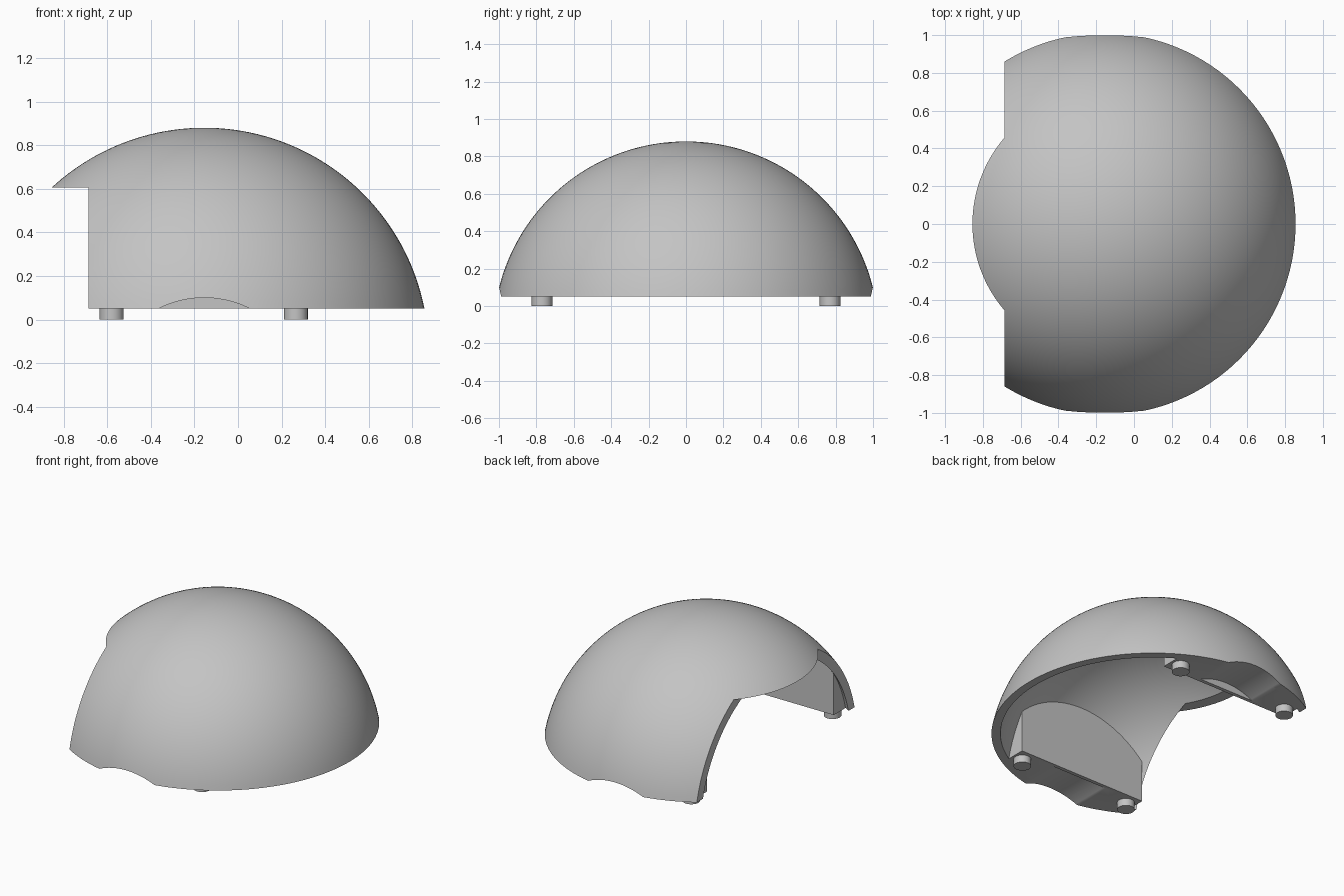
import bpy, bmesh, math
from mathutils import Matrix, Vector

if "Cube" in bpy.data.objects:
    bpy.data.objects.remove(bpy.data.objects["Cube"], do_unlink=True)

CX, CZ = -0.155, -0.15            # centre of the dome sphere
R_OUT, R_IN, RIM = 1.03, 0.975, 0.05
WALL_Y = 0.69                     # inner face of the side blocks

grey = bpy.data.materials.new("plain grey")
grey.use_nodes = True
grey.diffuse_color = (0.55, 0.55, 0.55, 1)
grey.node_tree.nodes["Principled BSDF"].inputs["Base Color"].default_value = grey.diffuse_color


def make(name, bm):
    bmesh.ops.recalc_face_normals(bm, faces=bm.faces)
    mesh = bpy.data.meshes.new(name)
    bm.to_mesh(mesh)
    bm.free()
    mesh.materials.append(grey)
    ob = bpy.data.objects.new(name, mesh)
    bpy.context.collection.objects.link(ob)
    return ob


def box(name, lo, hi):
    lo, hi = Vector(lo), Vector(hi)
    bm = bmesh.new()
    bmesh.ops.create_cube(bm, size=1, matrix=Matrix.Translation((lo + hi) / 2)
                          @ Matrix.Diagonal((*(hi - lo), 1)))
    return make(name, bm)


def cylinder(name, centre, radius, depth, segments, along_y=False):
    bm = bmesh.new()
    turn = Matrix.Rotation(math.pi / 2 if along_y else 0, 4, 'X')
    bmesh.ops.create_cone(bm, cap_ends=True, segments=segments, radius1=radius,
                          radius2=radius, depth=depth,
                          matrix=Matrix.Translation(centre) @ turn)
    return make(name, bm)


def lathe(name, profile, steps=128):
    """Spin (radius, z) points around the dome axis."""
    bm = bmesh.new()
    verts = [bm.verts.new((CX + r, 0, z)) for r, z in profile]
    edges = [bm.edges.new(pair) for pair in zip(verts, verts[1:])]
    bmesh.ops.spin(bm, geom=verts + edges, cent=(CX, 0, 0), axis=(0, 0, 1),
                   angle=math.tau, steps=steps)
    bmesh.ops.remove_doubles(bm, verts=bm.verts, dist=1e-4)
    return make(name, bm)


def arc(radius, steps=40):
    """Points from the pole of a sphere down to the rim height."""
    end = math.acos((RIM - CZ) / radius)
    return [(radius * math.sin(end * i / steps), CZ + radius * math.cos(end * i / steps))
            for i in range(steps + 1)]


def boolean(ob, cutter, operation='DIFFERENCE'):
    mod = ob.modifiers.new("cut", 'BOOLEAN')
    mod.operation, mod.solver, mod.object = operation, 'EXACT', cutter
    bpy.context.view_layer.update()
    graph = bpy.context.evaluated_depsgraph_get()
    result = bpy.data.meshes.new_from_object(ob.evaluated_get(graph))
    ob.modifiers.clear()
    ob.data = result
    bpy.data.objects.remove(cutter, do_unlink=True)


parts = []

# Hollow dome with a squared opening on one side
dome = lathe("dome_shell", arc(R_OUT) + arc(R_IN)[::-1])
boolean(dome, box("opening_cutter", (-2, -2, -1), (-0.685, 2, 0.605)))
parts.append(dome)

for side, label in ((1, "back"), (-1, "front")):
    # Side block fitted against the inside of the dome
    ys = sorted((side * WALL_Y, side * 1.2))
    block = box(label + "_block", (-0.645, ys[0], RIM), (0.335, ys[1], 0.9))
    boolean(block, lathe("fit_cutter", arc(R_IN + 0.006) + [(0, RIM)]), 'INTERSECT')

    # Shallow arched groove through the rim, stopping short of the inner face
    for ob in (dome, block):
        boolean(ob, cylinder("groove_cutter", (CX, side * 1.215, -0.366),
                             0.466, 1, 128, along_y=True))
    parts.append(block)

    # Round feet
    for x, end in ((-0.58, "right"), (0.265, "left")):
        parts.append(cylinder(f"{label}_{end}_foot", (x, side * 0.77, 0.03),
                              0.055, 0.06, 32))

# Smooth curved surfaces, crisp edges
bpy.ops.object.select_all(action='DESELECT')
for ob in parts:
    ob.select_set(True)
bpy.context.view_layer.objects.active = dome
bpy.ops.object.shade_smooth_by_angle(angle=math.radians(30))
